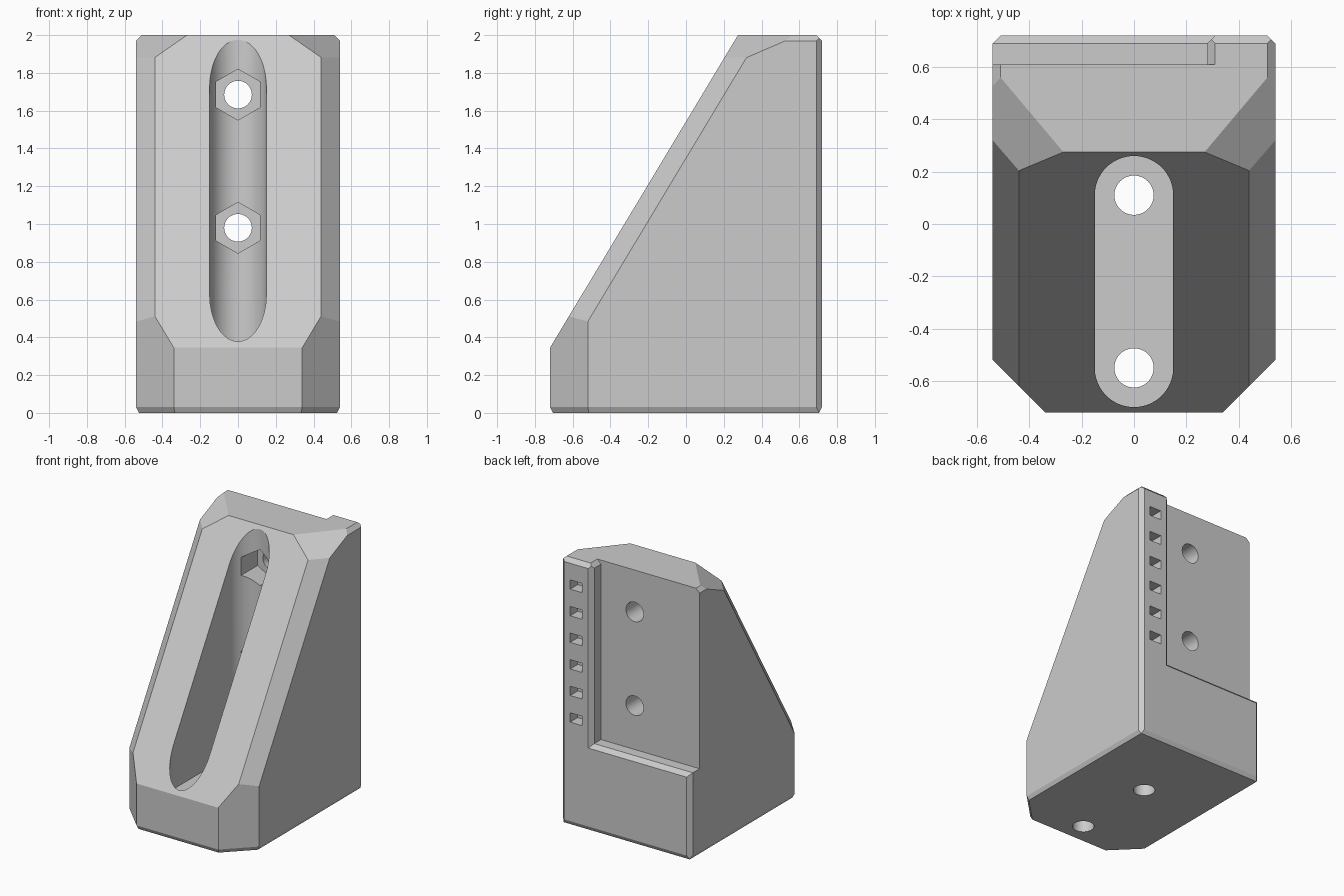
import bpy, bmesh, math
from mathutils import Matrix, Vector

cube = bpy.data.objects.get("Cube")
if cube:
    bpy.data.objects.remove(cube, do_unlink=True)

# Material
grey = bpy.data.materials.new("light grey plastic")
grey.use_nodes = True
colour = (0.6, 0.6, 0.6, 1)
grey.diffuse_color = colour
grey.node_tree.nodes["Principled BSDF"].inputs["Base Color"].default_value = colour


def finish(name, bm):
    bmesh.ops.recalc_face_normals(bm, faces=bm.faces)
    mesh = bpy.data.meshes.new(name)
    bm.to_mesh(mesh)
    bm.free()
    mesh.materials.append(grey)
    obj = bpy.data.objects.new(name, mesh)
    bpy.context.collection.objects.link(obj)
    return obj


def clipped_box(name, low, high, planes=()):
    """Box from low to high, trimmed by (point, outward normal) planes."""
    bm = bmesh.new()
    low, high = Vector(low), Vector(high)
    size = Matrix.Diagonal((*(high - low), 1))
    bmesh.ops.create_cube(bm, size=1, matrix=Matrix.Translation((low + high) / 2) @ size)
    for point, normal in planes:
        cut = bmesh.ops.bisect_plane(bm, geom=bm.verts[:] + bm.edges[:] + bm.faces[:], dist=1e-6,
                                     plane_co=point, plane_no=Vector(normal).normalized(),
                                     clear_outer=True)
        rim = [e for e in cut["geom_cut"] if isinstance(e, bmesh.types.BMEdge)]
        if rim:
            bmesh.ops.contextual_create(bm, geom=rim)
    return finish(name, bm)


def prism(name, radius, start, end, sides=64, turn=0):
    """Straight prism between two points."""
    start, end = Vector(start), Vector(end)
    axis = end - start
    spin = axis.to_track_quat("Z", "Y").to_matrix().to_4x4()
    bm = bmesh.new()
    bmesh.ops.create_cone(bm, cap_ends=True, segments=sides, radius1=radius, radius2=radius,
                          depth=axis.length, matrix=Matrix.Translation((start + end) / 2) @ spin
                          @ Matrix.Rotation(turn, 4, "Z"))
    return finish(name, bm)


def stadium(name, radius, y0, y1, z0, z1, steps=32):
    """Upright extrusion of a round-ended slot."""
    bm = bmesh.new()
    ring = []
    for centre, first in ((y1, 0), (y0, math.pi)):
        for i in range(steps + 1):
            a = first + math.pi * i / steps
            ring.append(bm.verts.new((radius * math.cos(a), centre + radius * math.sin(a), z0)))
    face = bm.faces.new(ring)
    top = bmesh.ops.extrude_face_region(bm, geom=[face])["geom"]
    bmesh.ops.translate(bm, vec=(0, 0, z1 - z0),
                        verts=[v for v in top if isinstance(v, bmesh.types.BMVert)])
    return finish(name, bm)


# Main wedge: sloped front, then chamfers mirrored left and right
W, D, H = 0.54, 0.72, 2.0
slope = Vector((0, -1.655, 0.995)).normalized()
planes = [((0, 0.275, H), slope),
          ((0, D, H - 0.03), (0, 1, 1)),
          ((0, D, 0.03), (0, 2, -1)),
          ((0, -D, 0.03), (0, -2, -1))]
for s in (-1, 1):
    planes += [((s * 0.34, -D, 0), (s, -1, 0)),
               ((s * 0.44, 0.275, H), slope + Vector((s, 0, 0))),
               ((s * 0.27, 0.275, H), (s * 0.342, -0.288, 0.665)),
               ((s * W, 0, H - 0.03), (s, 0, 1)),
               ((s * W, D - 0.03, 0), (s, 1, 0)),
               ((s * W, 0, 0.03), (s * 2, 0, -1)),
               ((s * W, -0.52, 0.03), (s * 1.41, -1.41, -1))]
body = clipped_box("wedge_bracket", (-W, -D, 0), (W, D, H), planes)

# Rear recess with chamfered rim
cutters = [
    clipped_box("recess", (-1, 0.61, 0.65), (0.28, 1, 2.5)),
    clipped_box("recess_rim", (-1, 0.65, 0.5), (0.4, 0.8, 2.5),
                [((0.28, 0.69, 0), (1, -1, 0)), ((0, 0.69, 0.65), (0, -1, -1))]),
    clipped_box("recess_top_rim", (-1, 0.61, 1.9), (0.4, 0.9, 2.1),
                [((0.28, 0, 1.97), (1, 0, -1))]),
    stadium("front_slot", 0.15, -0.55, 0.11, 0.29, 2.5),
]
# Floor bolt holes
for y in (-0.55, 0.11):
    cutters.append(prism("floor_hole", 0.075, (0, y, -0.2), (0, y, 0.4)))
# Rear bolt holes with hexagonal nut pockets
for z in (0.98, 1.685):
    cutters.append(prism("nut_pocket", 0.135, (0, 0.1, z), (0, 0.4, z), 6, math.pi / 6 * 0))
    cutters.append(prism("rear_hole", 0.073, (0, 0.2, z), (0, 0.8, z)))
# Small pockets down the rib
for i in range(6):
    z = 0.81 + 0.2 * i
    cutters.append(clipped_box("rib_pocket", (0.36, 0.63, z - 0.035), (0.46, 0.8, z + 0.035)))

# Carve the body
bpy.ops.object.select_all(action="DESELECT")
bpy.context.view_layer.objects.active = body
body.select_set(True)
for cutter in cutters:
    cutter.hide_render = True
    mod = body.modifiers.new("cut", "BOOLEAN")
    mod.operation, mod.solver, mod.object = "DIFFERENCE", "EXACT", cutter
    bpy.ops.object.modifier_apply(modifier=mod.name)
for cutter in cutters:
    bpy.data.objects.remove(cutter, do_unlink=True)
bpy.ops.object.shade_smooth_by_angle(angle=math.radians(20))
